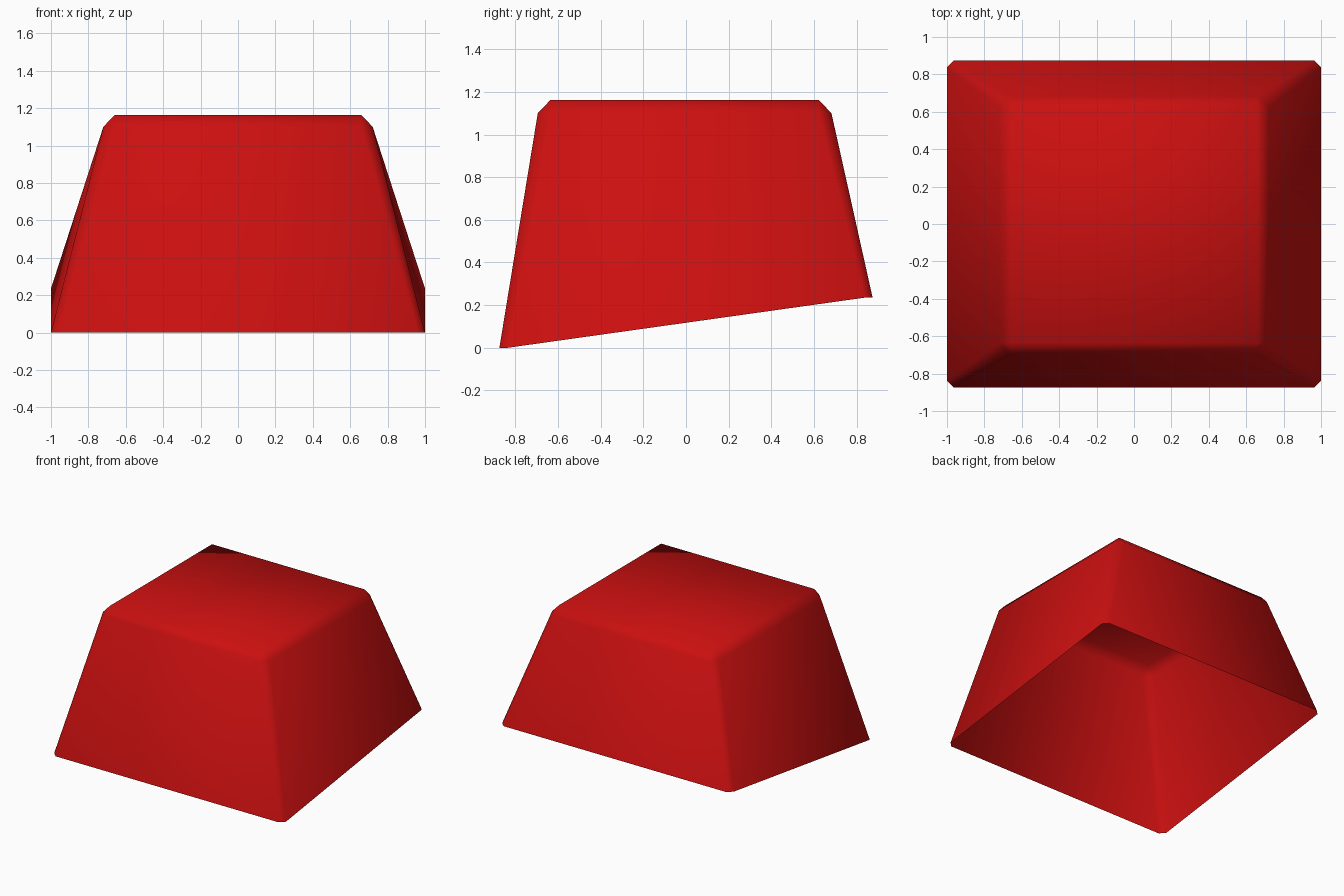
import bpy
import bmesh

cube = bpy.data.objects.get("Cube")
if cube:
    bpy.data.objects.remove(cube, do_unlink=True)

red = bpy.data.materials.new("glossy red")
red.use_nodes = True
colour = (0.6, 0.005, 0.005, 1.0)
red.diffuse_color = colour
red.node_tree.nodes["Principled BSDF"].inputs["Base Color"].default_value = colour

CORNERS = [(1, -1), (1, 1), (-1, 1), (-1, -1)]
bm = bmesh.new()


def chamfered_ring(half_x, front_y, back_y, cut, front_z, back_z):
    """Rectangle with cut corners, counter-clockwise from front +x corner."""
    ring = []
    for sx, sy in CORNERS:
        y, z = (front_y, front_z) if sy < 0 else (back_y, back_z)
        pair = [(sx * (half_x - cut), y, z), (sx * half_x, y - sy * cut, z)]
        if sx * sy > 0:
            pair.reverse()
        ring += [bm.verts.new(p) for p in pair]
    return ring


# Open, slanted lower rim and the shoulder below the top chamfer
rim = chamfered_ring(1.0, -0.875, 0.875, 0.038, 0.0, 0.235)
shoulder = chamfered_ring(0.72, -0.695, 0.682, 0.06, 1.10, 1.10)

# Flat top plate
top = [bm.verts.new((sx * 0.66, -0.635 if sy < 0 else 0.622, 1.163))
       for sx, sy in CORNERS]
bm.faces.new(top)

# Tapered walls with narrow corner strips
for j in range(8):
    k = (j + 1) % 8
    bm.faces.new((rim[j], rim[k], shoulder[k], shoulder[j]))

# Top chamfer and its corner triangles
for i in range(4):
    n = (i + 1) % 4
    bm.faces.new((shoulder[2 * i], shoulder[2 * i + 1], top[i]))
    bm.faces.new((shoulder[2 * i + 1], shoulder[2 * n], top[n], top[i]))

# Smooth shading throughout, blending across the chamfers
for face in bm.faces:
    face.smooth = True

mesh = bpy.data.meshes.new("key_cap_shell")
bm.to_mesh(mesh)
bm.free()
mesh.materials.append(red)
shell = bpy.data.objects.new("key_cap_shell", mesh)
bpy.context.collection.objects.link(shell)
